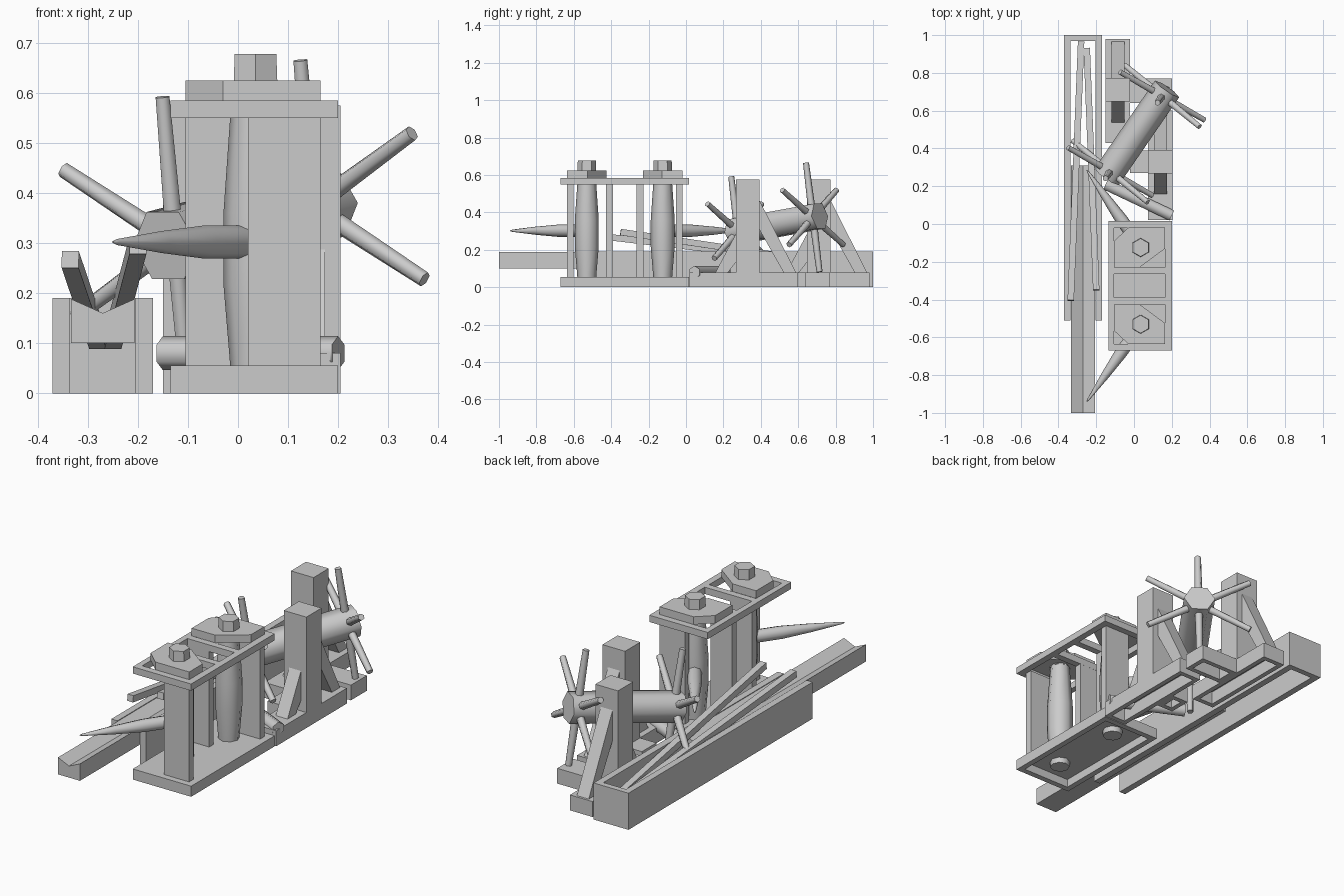
import bpy, bmesh, math
from mathutils import Vector, Matrix

if "Cube" in bpy.data.objects:
    bpy.data.objects.remove(bpy.data.objects["Cube"])


def mesh_obj(name, bm, smooth=False):
    bmesh.ops.recalc_face_normals(bm, faces=bm.faces)
    me = bpy.data.meshes.new(name)
    bm.to_mesh(me)
    bm.free()
    ob = bpy.data.objects.new(name, me)
    bpy.context.collection.objects.link(ob)
    if smooth:
        bpy.ops.object.select_all(action='DESELECT')
        ob.select_set(True)
        bpy.context.view_layer.objects.active = ob
        bpy.ops.object.shade_smooth_by_angle(angle=math.radians(62))
    return ob


def add_box(bm, x0, x1, y0, y1, z0, z1):
    m = Matrix.Translation(((x0 + x1) / 2, (y0 + y1) / 2, (z0 + z1) / 2)) @ \
        Matrix.Diagonal((x1 - x0, y1 - y0, z1 - z0, 1))
    bmesh.ops.create_cube(bm, size=1, matrix=m)


def boxes(name, *items):
    bm = bmesh.new()
    for it in items:
        add_box(bm, *it)
    return mesh_obj(name, bm)


def prism(name, pts, axis, a, b):
    """Extrude a 2D outline along y or z."""
    bm = bmesh.new()
    put = (lambda p, t: (p[0], t, p[1])) if axis == 'y' else (lambda p, t: (p[0], p[1], t))
    lo = [bm.verts.new(put(p, a)) for p in pts]
    hi = [bm.verts.new(put(p, b)) for p in pts]
    bm.faces.new(lo)
    bm.faces.new(hi)
    n = len(pts)
    for i in range(n):
        bm.faces.new((lo[i], lo[(i + 1) % n], hi[(i + 1) % n], hi[i]))
    return mesh_obj(name, bm)


def lathe(name, start, end, profile, sides, phase=0.0, smooth=True):
    """Rings of (fraction along axis, radius) between two points."""
    a, b = Vector(start), Vector(end)
    d = (b - a).normalized()
    ref = Vector((0, 0, 1)) if abs(d.z) < 0.9 else Vector((0, 1, 0))
    u = (ref - d * ref.dot(d)).normalized()
    v = d.cross(u)
    bm = bmesh.new()
    rings = []
    for t, r in profile:
        rings.append([bm.verts.new(a.lerp(b, t) + r * (u * math.cos(w) + v * math.sin(w)))
                      for w in (phase + 2 * math.pi * i / sides for i in range(sides))])
    for p, q in zip(rings, rings[1:]):
        for i in range(sides):
            j = (i + 1) % sides
            bm.faces.new((p[i], p[j], q[j], q[i]))
    bm.faces.new(rings[0])
    bm.faces.new(rings[-1])
    return mesh_obj(name, bm, smooth)


def beam(name, a, b, r):
    """Square bar between two points, r is half its width."""
    return lathe(name, a, b, [(0, r * 1.414), (1, r * 1.414)], 4, math.pi / 4, False)


def tray(name, x0, x1, y0, y1, h, w):
    """Block that is open underneath."""
    boxes(name, (x0, x1, y0, y1, h - 0.012, h), (x0, x0 + w, y0, y1, 0, h - 0.012),
          (x1 - w, x1, y0, y1, 0, h - 0.012), (x0 + w, x1 - w, y0, y0 + w, 0, h - 0.012),
          (x0 + w, x1 - w, y1 - w, y1, 0, h - 0.012))


# trough with open bottom, and the grooved slider in it
boxes("trough", (-0.37, -0.335, -0.51, 1, 0, 0.19), (-0.205, -0.17, -0.51, 1, 0, 0.19),
      (-0.335, -0.205, 0.97, 1, 0, 0.19))
prism("grooved_slider", [(-0.333, 0.1), (-0.207, 0.1), (-0.207, 0.188), (-0.27, 0.16), (-0.333, 0.188)],
      'y', -1, 0.31)
beam("left_rail", (-0.335, -0.405, 0.267), (-0.28, 0.965, 0.105), 0.017)
beam("right_rail", (-0.20, -0.35, 0.295), (-0.25, 0.93, 0.105), 0.017)

# roller stand: base, open top frame
tray("stand_base", -0.135, 0.2, -0.67, 0.015, 0.055, 0.03)
X0, X1 = -0.105, 0.165
bars = [(X0, X1, a, b, 0.55, 0.585) for a, b in
        ((-0.67, -0.635), (-0.425, -0.39), (-0.265, -0.23), (-0.02, 0.015))]
boxes("stand_top", (-0.135, X0, -0.67, 0.015, 0.55, 0.585), (X1, 0.2, -0.67, 0.015, 0.55, 0.585), *bars)

# two mirrored roller stations
MID = -0.3275
for label, s in (("front", -1), ("rear", 1)):
    yc = MID + s * 0.203
    inner, outer = yc - s * 0.105, yc + s * 0.105
    for part, y, xa, xb in (("outer", outer - s * 0.017, 0.02, X1), ("inner", inner - s * 0.017, X0, 0.02)):
        boxes(f"{label}_{part}_slab", (xa, xb, y - 0.018, y + 0.018, 0.055, 0.55))
    prism(f"{label}_cap", [(X1, outer), (0.0 - 0.03, outer), (X0, outer - s * 0.07), (X0, inner),
                           (0.03, inner), (X1, inner + s * 0.1)], 'z', 0.585, 0.625)
    lathe(f"{label}_roller", (0.035, yc, 0.015), (0.035, yc, 0.59),
          [(0, 0.048), (0.1, 0.052), (0.35, 0.064), (0.6, 0.064), (0.9, 0.052), (1, 0.048)], 8)
    lathe(f"{label}_nut", (0.035, yc, 0.58), (0.035, yc, 0.677), [(0, 0.052), (1, 0.048)], 6, 0, False)
    lathe(f"{label}_spike", (0.03, yc + s * 0.01, 0.302), (-0.25, yc + s * 0.41, 0.302),
          [(0, 0.033), (0.35, 0.033), (0.65, 0.022), (0.97, 0.006), (1, 0.002)], 8)

# loose log behind the stand
lathe("log", (0.20, 0.045, 0.08), (-0.15, 0.21, 0.08), [(0, 0.034), (1, 0.034)], 6)

# two braced trestles
for label, xc, yc in (("right", 0.14, 0.33), ("left", -0.085, 0.71)):
    tray(f"{label}_foot", xc - 0.065, xc + 0.065, yc - 0.28 - (0.03 if xc > 0 else 0), yc + 0.27, 0.08, 0.025)
    boxes(f"{label}_post", (xc - 0.065, xc + 0.065, yc - 0.062, yc + 0.062, 0.08, 0.575))
    for part, reach, top, th in (("front", -0.175, 0.31, -0.06), ("back", 0.26, 0.49, 0.06)):
        e = math.copysign(0.05, reach)
        bm = bmesh.new()
        quad = [(yc + e, top), (yc + reach, 0.075), (yc + reach - 1.1 * th, 0.075), (yc + e, top - 0.16)]
        a = [bm.verts.new((xc - 0.034, y, z)) for y, z in quad]
        b = [bm.verts.new((xc + 0.034, y, z)) for y, z in quad]
        bm.faces.new(a)
        bm.faces.new(b)
        for i in range(4):
            j = (i + 1) % 4
            bm.faces.new((a[i], a[j], b[j], b[i]))
        mesh_obj(f"{label}_{part}_brace", bm)
tray("front_cross_sill", -0.02, 0.075, 0.27, 0.39, 0.079, 0.025)
tray("rear_cross_sill", -0.02, 0.2, 0.64, 0.77, 0.079, 0.025)

# slanted winding drum with six handles near each end
A, B = Vector((-0.145, 0.25, 0.295)), Vector((0.175, 0.715, 0.38))
lathe("drum", A, B, [(0, 0.078), (1, 0.078)], 6, math.pi / 6)
d = (B - A).normalized()
up = (Vector((0, 0, 1)) - d * d.z).normalized()
side = d.cross(up)
for label, t in (("low", 0.06), ("high", 0.92)):
    c = A.lerp(B, t)
    for i in range(6):
        w = math.radians(60 * i)
        r = up * math.cos(w) + side * math.sin(w)
        lathe(f"{label}_handle_{i + 1}", c + r * 0.05, c + r * 0.295, [(0, 0.02), (1, 0.016)], 6)
